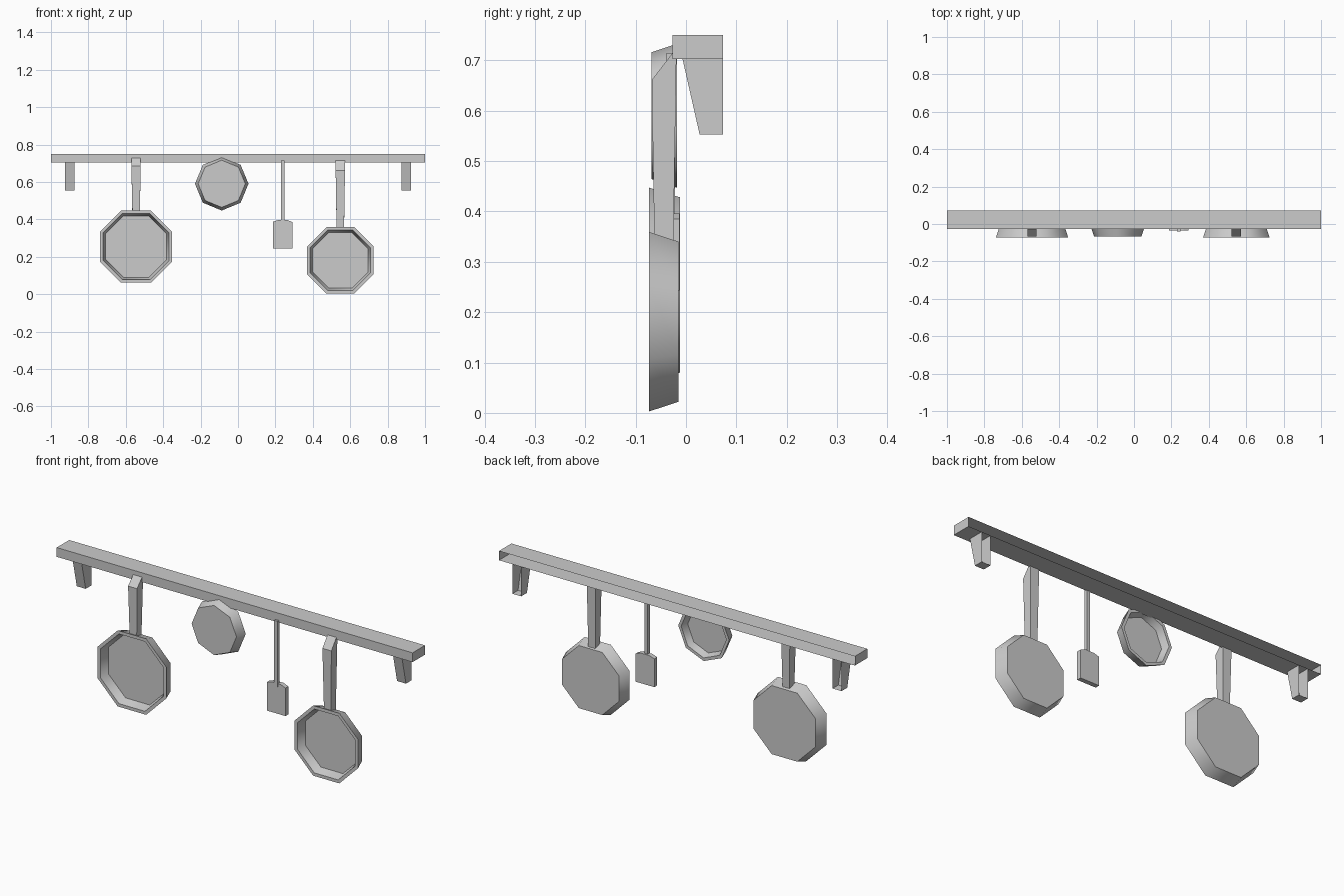
import bpy, bmesh
from math import cos, sin, pi, radians

if "Cube" in bpy.data.objects:
    bpy.data.objects.remove(bpy.data.objects["Cube"])


def finish(name, bm, smooth=False):
    me = bpy.data.meshes.new(name)
    bm.to_mesh(me)
    bm.free()
    ob = bpy.data.objects.new(name, me)
    bpy.context.collection.objects.link(ob)
    if smooth:
        bpy.ops.object.select_all(action='DESELECT')
        ob.select_set(True)
        bpy.context.view_layer.objects.active = ob
        bpy.ops.object.shade_smooth_by_angle(angle=radians(50))
    return ob


def loft(name, rings, smooth=False, open_back=False):
    """Skin a series of equal-length rings and cap both ends."""
    bm = bmesh.new()
    vs = [[bm.verts.new(p) for p in r] for r in rings]
    n = len(rings[0])
    for a, b in zip(vs, vs[1:]):
        for i in range(n):
            j = (i + 1) % n
            bm.faces.new((a[i], a[j], b[j], b[i]))
    bm.faces.new(vs[0])
    bm.faces.new(vs[-1])
    bmesh.ops.recalc_face_normals(bm, faces=bm.faces)
    if open_back:  # wall side is left open
        back = [f for f in bm.faces if f.normal.y > 0.9]
        bmesh.ops.delete(bm, geom=back, context='FACES_ONLY')
    return finish(name, bm, smooth)


def prism(name, x, w, profile, **kw):
    """Side profile (y, z) extruded along x; w may vary per point."""
    ws = w if isinstance(w, list) else [w] * len(profile)
    rings = [[(x + s * h / 2, y, z) for (y, z), h in zip(profile, ws)] for s in (-1, 1)]
    return loft(name, rings, **kw)


def pan(name, x, z, steps, turn):
    """Octagonal pan: steps are (radius, y) from outer base to inner floor."""
    rings = [[(x + r * cos(turn + i * pi / 4), y, z + r * sin(turn + i * pi / 4))
              for i in range(8)] for r, y in steps]
    return loft(name, rings, smooth=True)


# Wall rail and its two brackets
prism("rail", 0, 2, [(-.027, .703), (.073, .703), (.073, .75), (-.027, .75)], open_back=True)
for side, x in (("left", -.9), ("right", .9)):
    prism(side + "_bracket", x, .05,
          [(-.007, .703), (.027, .553), (.073, .553), (.073, .703)], open_back=True)

# Two hanging frying pans with chamfered handles
k = 1 / cos(pi / 8)
for name, x, z, h, back, top, chamfer in (("large_pan", -.545, .254, .193, -.012, .728, .685),
                                          ("medium_pan", .547, .181, .178, -.015, .714, .661)):
    pan(name, x, z, [((h - .019) * k, back), (h * k, -.073),
                     ((h - .016) * k, -.073), ((h - .029) * k, -.027)], pi / 8)
    low = z + h - .005
    prism(name + "_handle", x, [.04, .05, .05, .05, .04],
          [(-.063, low), (-.068, chamfer), (-.027, top), (-.019, top), (-.025, low - .012)])

# Small pan hung with its base to the front
pan("small_pan", -.087, .59,
    [(.126, -.068), (.143, -.018), (.127, -.018), (.116, -.055)], 0)

# Spatula: stem and blade
prism("spatula_stem", .24, .018, [(-.039, .38), (-.039, .714), (-.022, .714), (-.022, .38)])
blade = [(.187, .243), (.187, .387), (.215, .396), (.265, .396), (.292, .385), (.292, .243)]
loft("spatula_blade", [[(x, y, z) for x, z in blade] for y in (-.036, -.013)])
